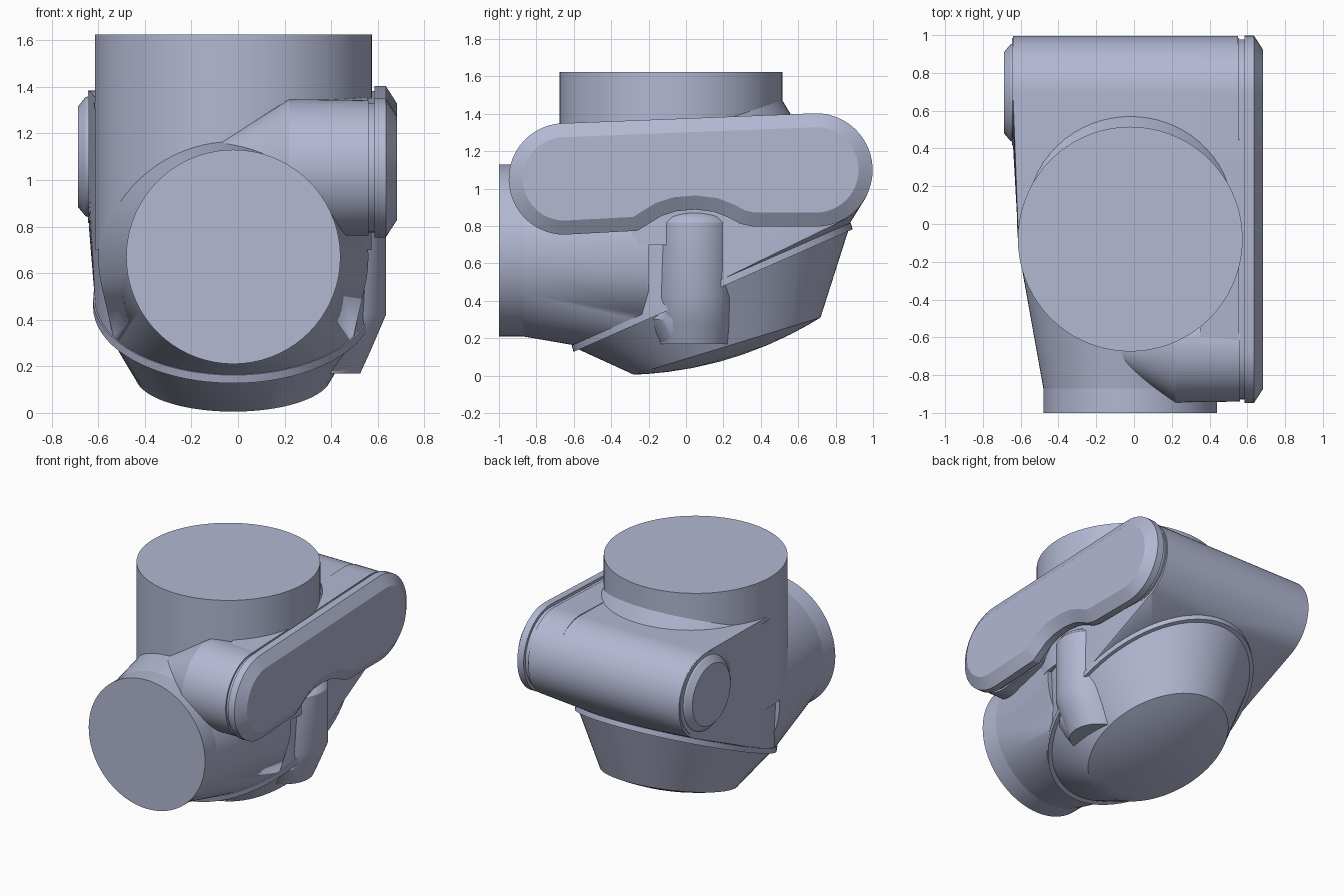
import bpy, bmesh, math
from mathutils import Vector

if "Cube" in bpy.data.objects:
    bpy.data.objects.remove(bpy.data.objects["Cube"], do_unlink=True)

mat = bpy.data.materials.new("blue_grey")
mat.use_nodes = True
COL = (0.45, 0.48, 0.65, 1)
mat.diffuse_color = COL
mat.node_tree.nodes["Principled BSDF"].inputs["Base Color"].default_value = COL

TAU = math.tau
CX = -0.02                       # axis of the two main tubes
TILT = math.atan2(0.65, 1.48)    # slope of the lower flange


def finish(name, bm, angle=30):
    bmesh.ops.recalc_face_normals(bm, faces=bm.faces[:])
    me = bpy.data.meshes.new(name)
    bm.to_mesh(me)
    bm.free()
    me.materials.append(mat)
    ob = bpy.data.objects.new(name, me)
    bpy.context.scene.collection.objects.link(ob)
    bpy.ops.object.select_all(action='DESELECT')
    ob.select_set(True)
    bpy.context.view_layer.objects.active = ob
    bpy.ops.object.shade_smooth_by_angle(angle=math.radians(angle))
    return ob


def ring(c, u, v, n=72):
    """Ellipse around c with half-axis vectors u and v."""
    c, u, v = Vector(c), Vector(u), Vector(v)
    return [c + u * math.cos(TAU * i / n) + v * math.sin(TAU * i / n) for i in range(n)]


def ring_x(x, y, z, r):
    return ring((x, y, z), (0, r, 0), (0, 0, r))


def ring_y(x, y, z, r):
    return ring((x, y, z), (r, 0, 0), (0, 0, r))


def ring_z(x, y, z, rx, ry=None):
    return ring((x, y, z), (rx, 0, 0), (0, ry or rx, 0))


def ring_tilt(y, z, rx, ry, tilt):
    return ring((CX, y, z), (rx, 0, 0), (0, ry * math.cos(tilt), ry * math.sin(tilt)))


def loft(name, rings, angle=30):
    """Skin matching rings and close both ends."""
    bm = bmesh.new()
    vs = [[bm.verts.new(p) for p in r] for r in rings]
    n = len(vs[0])
    for a, b in zip(vs, vs[1:]):
        for i in range(n):
            j = (i + 1) % n
            bm.faces.new((a[i], a[j], b[j], b[i]))
    bm.faces.new(vs[0])
    bm.faces.new(vs[-1])
    return finish(name, bm, angle)


def hull(name, *rings, angle=30):
    """Convex skin around all rings."""
    bm = bmesh.new()
    for r in rings:
        for p in r:
            bm.verts.new(p)
    res = bmesh.ops.convex_hull(bm, input=bm.verts[:])
    junk = {g for g in res["geom_interior"] + res["geom_unused"]
            if isinstance(g, bmesh.types.BMVert)}
    bmesh.ops.delete(bm, geom=list(junk), context='VERTS')
    bmesh.ops.dissolve_limit(bm, angle_limit=0.005, verts=bm.verts[:], edges=bm.edges[:])
    return finish(name, bm, angle)


# Upright tube
loft("upright_tube", [ring_z(CX, -0.08, 0.7, 0.595), ring_z(CX, -0.08, 1.625, 0.595)])

# Central housing joining the upright tube, rear barrel and flange
flange_top = ring_tilt(0.135, 0.49, 0.595, 0.81, TILT)
hull("housing", ring_z(CX, -0.08, 1.35, 0.592),
     ring_x(-0.64, 0.7, 1.09, 0.295), ring_x(0.55, 0.7, 1.09, 0.295), flange_top)

# Sloped collar behind the upright tube
low = ring_z(CX, 0.0, 1.33, 0.6)
high = ring_z(CX, -0.08, 0, 0.59)
for p in high:
    p.z = 1.39 + (p.y - 0.25) * 0.35
loft("rear_collar", [low, high])

# Front tube and its flared neck
loft("front_tube", [ring_y(CX, -1.0, 0.67, 0.46), ring_y(CX, -0.6, 0.67, 0.46)])
neck_back = ring_y(CX, -0.2, 0.67, 0.58)
for p in neck_back:
    p.z = max(p.z, 0.36)
hull("front_neck", ring_y(CX, -0.87, 0.67, 0.46), neck_back,
     [p for p in flange_top if p.y < -0.2])

# Tilted flange and tapered bottom cap with a shallow dome
loft("flange", [ring_tilt(0.135, 0.49, 0.602, 0.815, TILT),
                ring_tilt(0.145, 0.455, 0.602, 0.815, TILT)])
cap = [ring_tilt(0.145, 0.46, 0.58, 0.79, TILT)]
for s in (1.0, 0.85, 0.65, 0.4, 0.12):
    d = 0.066 * (1 - s * s)
    cap.append(ring_tilt(0.22 + 0.29 * d, 0.158 - d, 0.42 * s, 0.522 * s, math.radians(17)))
loft("bottom_cap", cap)

# Front barrel with conical inner end
FY, FZ = -0.65, 1.052
loft("front_barrel", [ring_x(-0.12, FY, FZ, 0.08), ring_x(0.22, FY, FZ, 0.295),
                      ring_x(0.56, FY, FZ, 0.29)])

# Round end knob on the right of the rear barrel
loft("rear_knob", [ring_x(-0.6, 0.7, 1.1, 0.285), ring_x(-0.645, 0.7, 1.1, 0.285)])
loft("rear_knob_cap", [ring_x(-0.64, 0.695, 1.1, 0.26), ring_x(-0.655, 0.695, 1.1, 0.255),
                       ring_x(-0.688, 0.695, 1.1, 0.215)])


# Side cover: rounded bar with an arched notch in its lower edge
def arc(cy, cz, r, a0, a1, n=24):
    return [(cy + r * math.cos(math.radians(a0 + (a1 - a0) * i / n)),
             cz + r * math.sin(math.radians(a0 + (a1 - a0) * i / n))) for i in range(n + 1)]


notch = [(-0.26, 0.775), (-0.2, 0.812), (-0.13, 0.855), (-0.05, 0.88), (0.05, 0.888),
         (0.15, 0.876), (0.23, 0.845), (0.29, 0.812), (0.36, 0.797)]
outline = notch + arc(0.695, 1.1, 0.303, -90, 92) + arc(FY, FZ, 0.298, 92, 270)


def inset(x, d):
    """Outline moved inwards by d, placed at x."""
    out, n = [], len(outline)
    for i in range(n):
        p, a, b = (Vector(outline[k]) for k in (i, i - 1, (i + 1) % n))
        e, f = (p - a).normalized(), (b - p).normalized()
        m = Vector((-(e + f).y, (e + f).x)).normalized()
        q = p + m * d / max(0.5, m.dot(Vector((-e.y, e.x))))
        out.append((x, q.x, q.y))
    return out


loft("cover_base", [inset(0.35, 0.012), inset(0.557, 0.012)])
loft("cover_groove", [inset(0.55, 0.02), inset(0.59, 0.02)])
loft("side_cover", [inset(0.585, 0), inset(0.635, 0), inset(0.683, 0.075)], angle=25)

# Small upright motor pod under the notch
pod = [(0.17, 0.335, 0.19, 0.19), (0.28, 0.37, 0.205, 0.205), (0.42, 0.425, 0.21, 0.21),
       (0.82, 0.425, 0.21, 0.21), (0.85, 0.425, 0.19, 0.19), (0.875, 0.425, 0.14, 0.14),
       (0.885, 0.425, 0.07, 0.07)]
loft("motor_pod", [ring_z(x, 0.045, z, rx, ry) for z, x, rx, ry in pod])
loft("motor_pod_base", [ring_z(0.335, 0.04, 0.18, 0.185, 0.19),
                        ring_z(0.34, 0.01, 0.3, 0.22, 0.25),
                        ring_z(0.36, 0.03, 0.52, 0.2, 0.205)])
